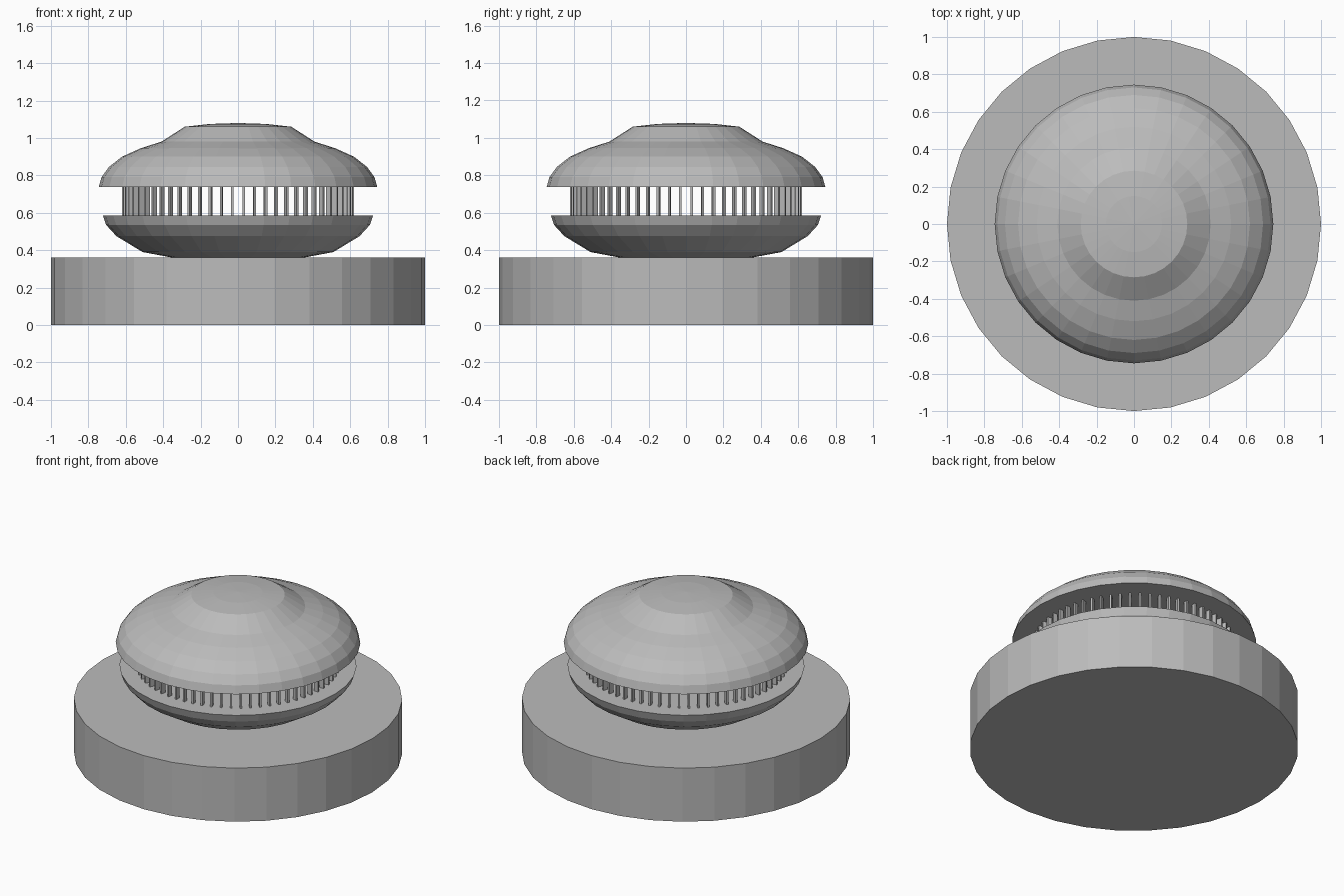
import bpy, bmesh, math
from mathutils import Matrix

if "Cube" in bpy.data.objects:
    bpy.data.objects.remove(bpy.data.objects["Cube"])

grey = bpy.data.materials.new("mid grey")
grey.diffuse_color = (0.5, 0.5, 0.5, 1)
grey.use_nodes = True
grey.node_tree.nodes["Principled BSDF"].inputs["Base Color"].default_value = grey.diffuse_color


def finish(name, bm):
    bmesh.ops.remove_doubles(bm, verts=bm.verts, dist=1e-5)
    bmesh.ops.recalc_face_normals(bm, faces=bm.faces)
    me = bpy.data.meshes.new(name)
    bm.to_mesh(me)
    bm.free()
    me.materials.append(grey)
    ob = bpy.data.objects.new(name, me)
    bpy.context.collection.objects.link(ob)
    return ob


def lathe(name, profile, sides=32):
    """Closed solid turned from (radius, z) points running axis to axis."""
    bm = bmesh.new()
    vs = [bm.verts.new((r, 0, z)) for r, z in profile]
    es = [bm.edges.new(p) for p in zip(vs, vs[1:])]
    bmesh.ops.spin(bm, geom=vs + es, cent=(0, 0, 0), axis=(0, 0, 1),
                   angle=2 * math.pi, steps=sides, use_merge=True)
    return finish(name, bm)


# Round base plinth
lathe("base", [(0, 0), (1, 0), (1, 0.36), (0, 0.36)])

# Lower bowl with flat top
lathe("lower_bowl", [(0, 0.355), (0.35, 0.36), (0.51, 0.39), (0.65, 0.475),
                     (0.705, 0.535), (0.722, 0.585), (0, 0.585)])

# Upper dome with raised cap
lathe("upper_dome", [(0, 0.737), (0.745, 0.737), (0.73, 0.79), (0.69, 0.845),
                     (0.62, 0.9), (0.52, 0.945), (0.41, 0.98), (0.285, 1.06),
                     (0.15, 1.075), (0, 1.08)])

# Ring of thin upright slats
N = 64
bm = bmesh.new()
for i in range(N):
    m = (Matrix.Rotation(2 * math.pi * (i + 0.5) / N, 4, 'Z')
         @ Matrix.Translation((0.605, 0, 0.661))
         @ Matrix.Diagonal((0.03, 0.012, 0.156, 1)))
    bmesh.ops.create_cube(bm, size=1, matrix=m)
finish("slat_ring", bm)
